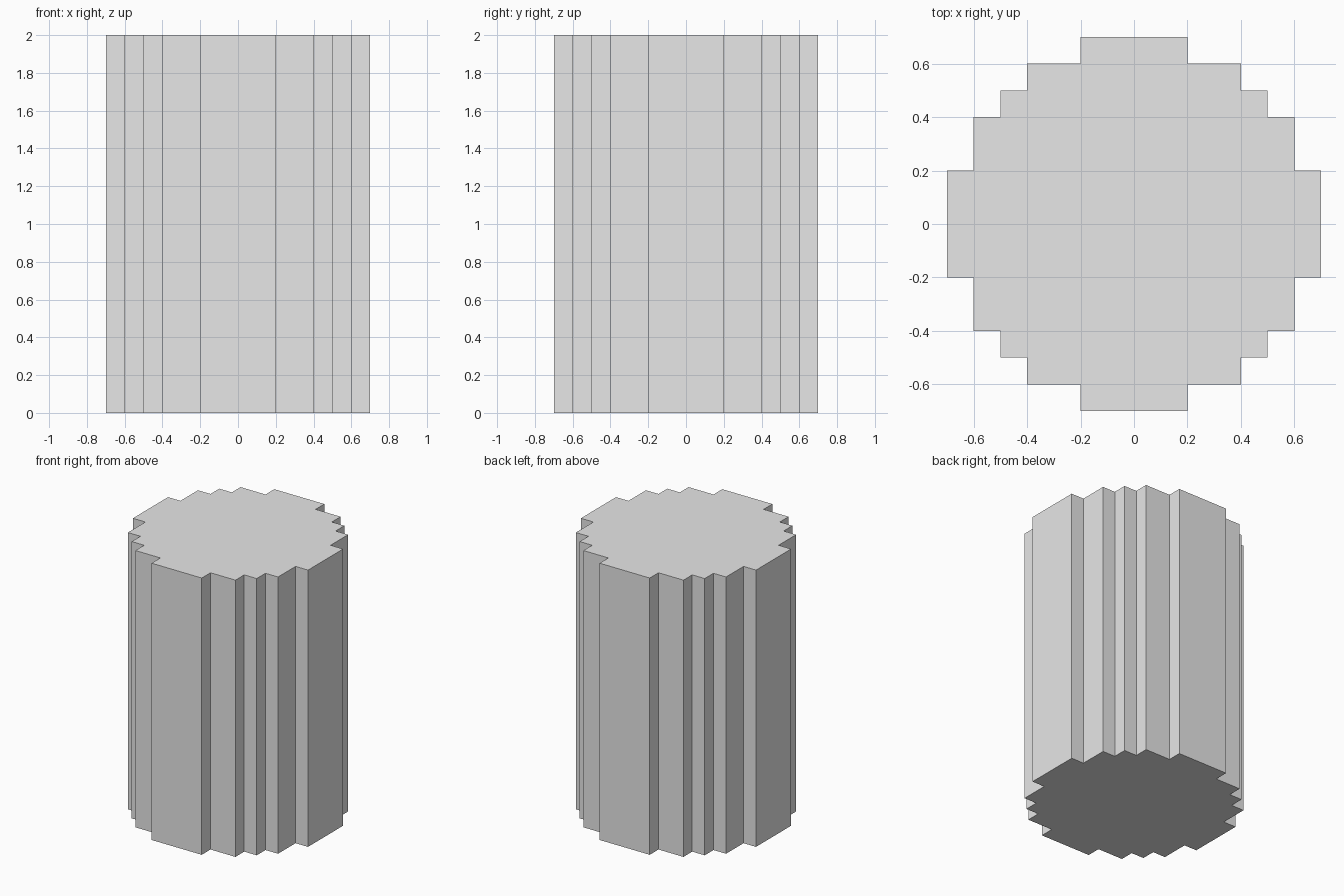
import bpy
import bmesh

default = bpy.data.objects.get("Cube")
if default:
    bpy.data.objects.remove(default, do_unlink=True)

HEIGHT = 2.0

# Plain grey material
grey = bpy.data.materials.new("light_grey")
grey.use_nodes = True
colour = (0.8, 0.8, 0.8, 1.0)
grey.diffuse_color = colour
grey.node_tree.nodes["Principled BSDF"].inputs["Base Color"].default_value = colour

# One quarter of the stepped outline, turned four times
quarter = [(0.7, -0.2), (0.7, 0.2), (0.6, 0.2), (0.6, 0.4), (0.5, 0.4),
           (0.5, 0.5), (0.4, 0.5), (0.4, 0.6), (0.2, 0.6)]
outline = []
for turn in range(4):
    outline += quarter
    quarter = [(-y, x) for x, y in quarter]

# Stepped round column, raised from the outline
bm = bmesh.new()
base = bm.faces.new([bm.verts.new((x, y, 0)) for x, y in outline])
raised = bmesh.ops.extrude_face_region(bm, geom=[base], use_keep_orig=True)["geom"]
bmesh.ops.translate(bm, vec=(0, 0, HEIGHT),
                    verts=[v for v in raised if isinstance(v, bmesh.types.BMVert)])
bmesh.ops.recalc_face_normals(bm, faces=bm.faces)

mesh = bpy.data.meshes.new("stepped_column")
bm.to_mesh(mesh)
bm.free()
mesh.materials.append(grey)
column = bpy.data.objects.new("stepped_column", mesh)
bpy.context.collection.objects.link(column)
